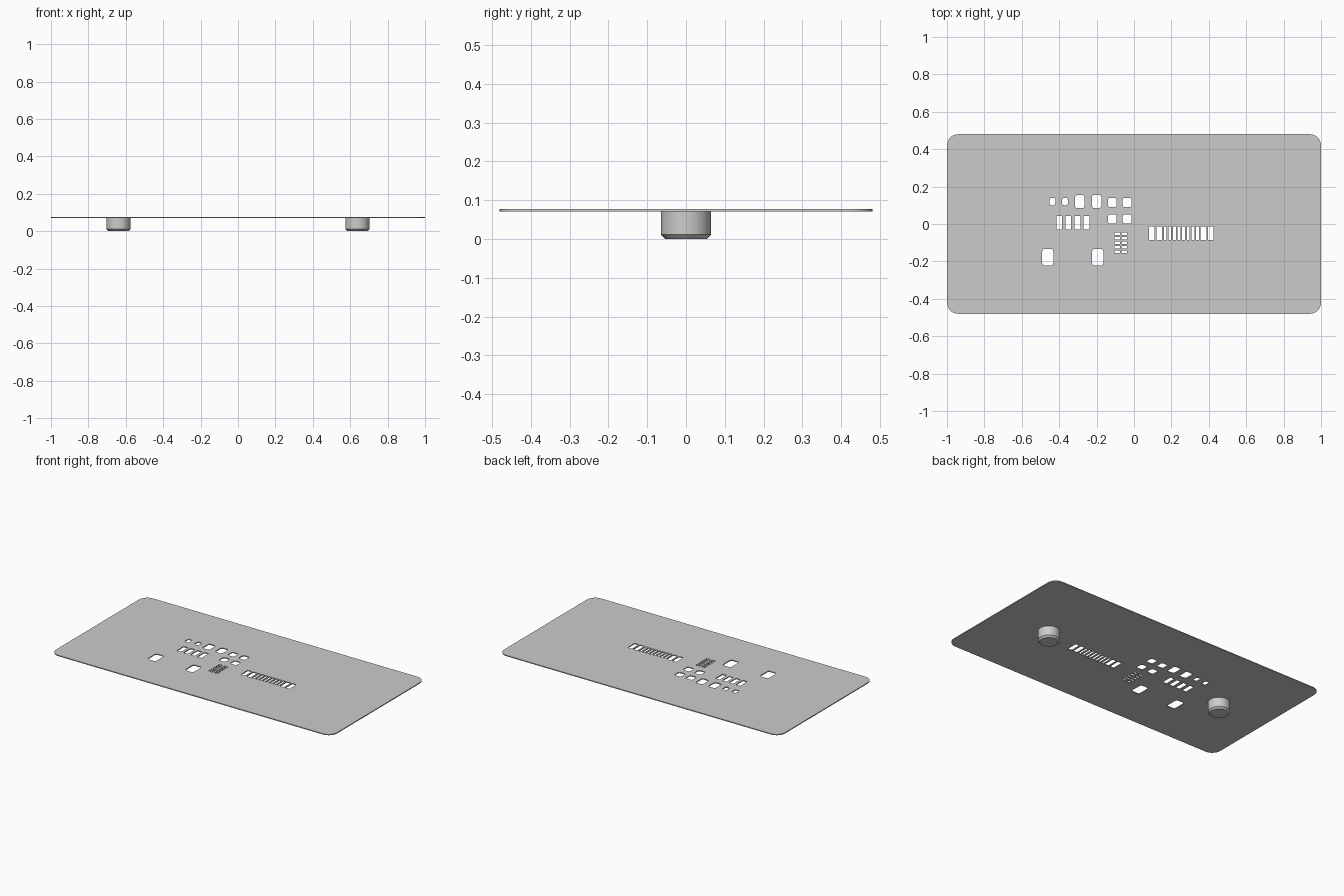
import bpy, bmesh, math

cube = bpy.data.objects.get("Cube")
if cube:
    bpy.data.objects.remove(cube, do_unlink=True)

TOP, BOTTOM = 0.077, 0.071

steel = bpy.data.materials.new("light_grey_steel")
steel.use_nodes = True
GREY = (0.6, 0.6, 0.6, 1)
steel.diffuse_color = GREY
steel.node_tree.nodes["Principled BSDF"].inputs["Base Color"].default_value = GREY


def rounded_rect(x, y, w, h, r=0.0, steps=4):
    """Outline points of a rectangle with rounded corners."""
    if r == 0:
        return [(x + sx * w / 2, y + sy * h / 2)
                for sx, sy in ((1, 1), (-1, 1), (-1, -1), (1, -1))]
    pts = []
    for i, (sx, sy) in enumerate(((1, 1), (-1, 1), (-1, -1), (1, -1))):
        for k in range(steps + 1):
            a = math.pi / 2 * (i + k / steps)
            pts.append((x + sx * (w / 2 - r) + r * math.cos(a),
                        y + sy * (h / 2 - r) + r * math.sin(a)))
    return pts


# Openings of the stencil
holes = []
for x in (-0.436, -0.369):                       # tiny pads
    holes.append(rounded_rect(x, 0.12, 0.03, 0.04, 0.01))
for x in (-0.29, -0.2):                          # tall pads
    holes.append(rounded_rect(x, 0.12, 0.05, 0.07, 0.012))
for x in (-0.116, -0.037):                       # square pads
    for y in (0.115, 0.027):
        holes.append(rounded_rect(x, y, 0.047, 0.05, 0.012))
for i in range(4):                               # row of four
    holes.append(rounded_rect(-0.4 + i * 0.0488, 0.006, 0.031, 0.072))
for x in (-0.089, -0.052):                       # fine double column
    for i in range(5):
        holes.append(rounded_rect(x, -0.051 - i * 0.0243, 0.028, 0.013))
for x in (-0.461, -0.194):                       # big pads
    holes.append(rounded_rect(x, -0.178, 0.06, 0.09, 0.015))
for side in (-1, 1):                             # connector row
    for off in (0.158, 0.1185):
        holes.append(rounded_rect(0.253 + side * off, -0.05, 0.03, 0.072))
    for i in range(4):
        holes.append(rounded_rect(0.253 + side * (i + 0.5) * 0.0247, -0.05, 0.0148, 0.072))


def finish(name, bm):
    bmesh.ops.recalc_face_normals(bm, faces=bm.faces)
    mesh = bpy.data.meshes.new(name)
    bm.to_mesh(mesh)
    bm.free()
    mesh.materials.append(steel)
    obj = bpy.data.objects.new(name, mesh)
    bpy.context.collection.objects.link(obj)
    return obj


# Stencil plate: filled outline with openings, extruded to thickness
bm = bmesh.new()
for loop in [rounded_rect(0, 0, 2, 0.96, 0.06, 8)] + holes:
    verts = [bm.verts.new((x, y, BOTTOM)) for x, y in loop]
    for a, b in zip(verts, verts[1:] + verts[:1]):
        bm.edges.new((a, b))
bmesh.ops.triangle_fill(bm, edges=bm.edges[:], use_beauty=True, normal=(0, 0, 1))
ext = bmesh.ops.extrude_face_region(bm, geom=bm.faces[:], use_keep_orig=True)
moved = [g for g in ext["geom"] if isinstance(g, bmesh.types.BMVert)]
bmesh.ops.translate(bm, verts=moved, vec=(0, 0, TOP - BOTTOM))
finish("stencil_plate", bm)

# Locating pins: cylinders with a chamfered lower end
for name, x in (("right_pin", -0.639), ("left_pin", 0.639)):
    bm = bmesh.new()
    rings = []
    for r, z in ((0.053, 0), (0.064, 0.011), (0.064, BOTTOM)):
        ring = bmesh.ops.create_circle(bm, segments=48, radius=r)["verts"]
        bmesh.ops.translate(bm, verts=ring, vec=(x, 0, z))
        rings.append(ring)
    for low, high in zip(rings, rings[1:]):
        for i in range(len(low)):
            bm.faces.new((low[i - 1], low[i], high[i], high[i - 1]))
    bm.faces.new(rings[0])
    bm.faces.new(rings[-1])
    pin = finish(name, bm)
    bpy.ops.object.select_all(action="DESELECT")
    pin.select_set(True)
    bpy.context.view_layer.objects.active = pin
    bpy.ops.object.shade_smooth_by_angle(angle=math.radians(30))
